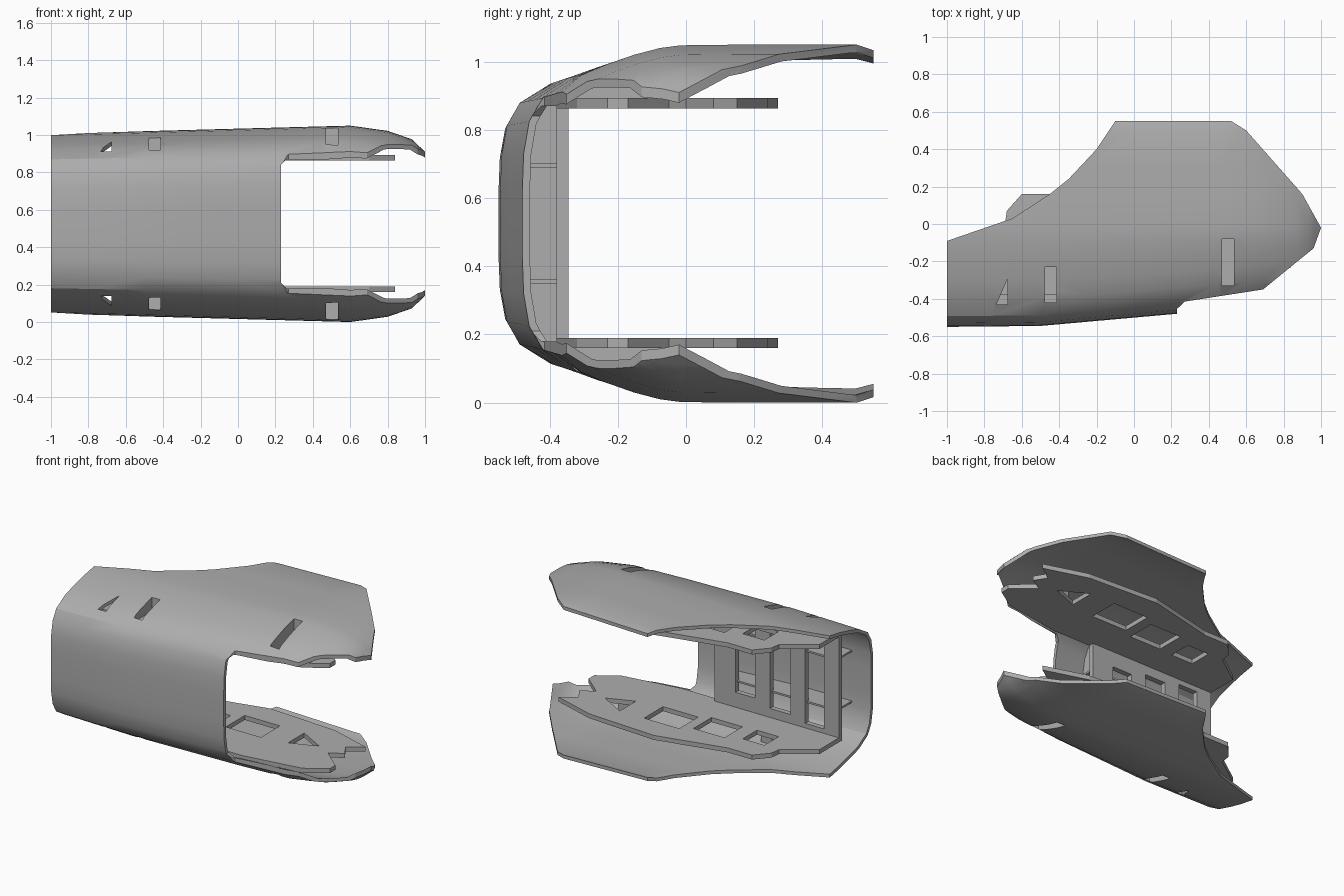
import bpy, bmesh

if "Cube" in bpy.data.objects:
    bpy.data.objects.remove(bpy.data.objects["Cube"])

grey = bpy.data.materials.new("neutral_grey")
grey.use_nodes = True
COLOR = (0.42, 0.42, 0.42, 1)
grey.diffuse_color = COLOR
grey.node_tree.nodes["Principled BSDF"].inputs["Base Color"].default_value = COLOR
MID = 0.525


def make(name, bm):
    me = bpy.data.meshes.new(name)
    bm.to_mesh(me)
    bm.free()
    me.materials.append(grey)
    ob = bpy.data.objects.new(name, me)
    bpy.context.collection.objects.link(ob)
    return ob


def prism(name, pts, axis, lo, hi):
    """Extrude a 2D outline along one axis."""
    place = {"x": lambda a, b, c: (c, a, b),
             "y": lambda a, b, c: (a, c, b),
             "z": lambda a, b, c: (a, b, c)}[axis]
    bm = bmesh.new()
    low = [bm.verts.new(place(a, b, lo)) for a, b in pts]
    high = [bm.verts.new(place(a, b, hi)) for a, b in pts]
    bm.faces.new(low)
    bm.faces.new(high)
    for i in range(len(pts)):
        j = (i + 1) % len(pts)
        bm.faces.new((low[i], low[j], high[j], high[i]))
    bmesh.ops.recalc_face_normals(bm, faces=bm.faces)
    return make(name, bm)


def select(ob):
    bpy.ops.object.select_all(action="DESELECT")
    ob.select_set(True)
    bpy.context.view_layer.objects.active = ob


def apply(ob, mod):
    select(ob)
    bpy.ops.object.modifier_apply(modifier=mod.name)


def cut(ob, pts, axis, lo, hi, op="DIFFERENCE"):
    tool = prism("cutter", pts, axis, lo, hi)
    tool.hide_render = True
    mod = ob.modifiers.new("cut", "BOOLEAN")
    mod.operation, mod.solver, mod.object = op, "EXACT", tool
    apply(ob, mod)
    bpy.data.objects.remove(tool)


def rect(a0, b0, a1, b1):
    return [(a0, b0), (a1, b0), (a1, b1), (a0, b1)]


def lerp(table, x):
    for (x0, v0), (x1, v1) in zip(table, table[1:]):
        if x <= x1:
            return v0 + (v1 - v0) * (x - x0) / (x1 - x0)
    return table[-1][1]


# Cross-section of the shell: y and height above the middle plane
HALF = [(-.55, .1), (-.546, .21), (-.53, .305), (-.493, .375), (-.4, .436),
        (-.3, .468), (-.2, .495), (-.1, .515), (-.02, .523), (.15, .525),
        (.3, .525), (.5, .525), (.56, .508)]
FRONT = [(-1, 0), (-.5, .005), (.23, .07), (.7, .13), (1.05, .17)]
HEIGHT = [(-1, .482), (.6, .525), (.8, .497), (.93, .452), (1.05, .34)]


def section(x):
    scale, shift = lerp(HEIGHT, x) / .525, lerp(FRONT, x)
    half = [(y + shift * max(0, min(1, -y / .5)), z * scale) for y, z in HALF]
    return ([(y, MID - z) for y, z in reversed(half)]
            + [(y, MID + z) for y, z in half])


# Outer shell: lofted section, thickened, trimmed to its plan outline
bm = bmesh.new()
stations = [-1, -.75, -.5, -.25, 0, .23, .45, .6, .7, .8, .87, .93, .97, 1.05]
rows = [[bm.verts.new((x, y, z)) for y, z in section(x)] for x in stations]
for r, s in zip(rows, rows[1:]):
    for k in range(len(r) - 1):
        bm.faces.new((r[k], s[k], s[k + 1], r[k + 1]))
shell = make("outer_shell", bm)
solid = shell.modifiers.new("thickness", "SOLIDIFY")
solid.thickness, solid.offset = .022, -1
apply(shell, solid)
plan = [(-1.1, -.7), (.235, -.7), (.235, -.45), (.27, -.415), (.69, -.35),
        (.96, -.13), (1, -.02), (.9, .16), (.6, .5), (.52, .55), (-.1, .55),
        (-.2, .4), (-.35, .24), (-.45, .16), (-.65, .03), (-1.1, -.125)]
cut(shell, plan, "z", -.3, 1.4, "INTERSECT")
# Side opening and the three pairs of vents
cut(shell, [(.23, .21), (.26, .18), (1.2, .18), (1.2, .87), (.26, .87),
            (.23, .84)], "y", -.8, .2)
for vent in (rect(.47, -.33, .535, -.08), rect(-.475, -.42, -.415, -.23),
             [(-.735, -.43), (-.675, -.43), (-.675, -.29)]):
    cut(shell, vent, "z", -.3, 1.4)
select(shell)
bpy.ops.object.shade_smooth_by_angle(angle=.5)


# Vent pockets: thin walls running from the plates up to the shell
def pocket_wall(name, x0, x1, y0, y1):
    roof = section(x0)[len(HALF):]
    ys = [y0 + (y1 - y0) * i / 3 for i in range(4)]
    top = [(y, lerp(roof, y) - .012) for y in reversed(ys)]
    pts = [(y0, .885), (y1, .885)] + top
    prism("upper_" + name, pts, "x", x0, x1)
    prism("lower_" + name, [(y, 2 * MID - z) for y, z in pts], "x", x0, x1)


for x0, x1, y0, y1 in ((.47, .535, -.35, -.08), (-.475, -.415, -.42, -.23)):
    pocket_wall("vent_left_wall", x1, x1 + .012, y0, y1 + .015)
    pocket_wall("vent_right_wall", x0 - .012, x0, y0, y1 + .015)
    pocket_wall("vent_back_wall", x0, x1, y1, y1 + .015)
pocket_wall("vent_side_wall", -.675, -.663, -.43, -.28)

# Inner frame: upper and lower plates with lightening windows
outline = [(-.89, -.38), (-.89, -.14), (-.69, .0), (-.68, .07), (-.6, .16),
           (-.42, .16), (.05, .27), (.55, .24), (.84, .15), (.74, .08),
           (.79, .0), (.7, -.05), (.84, -.17), (.84, -.23), (.7, -.32),
           (.3, -.38)]
windows = [rect(-.58, -.15, -.42, .0), rect(-.32, -.14, -.09, .05),
           rect(-.02, -.1, .24, .1), [(.42, -.07), (.6, .0), (.42, .1)]]
for name, z in (("lower_plate", .16), ("upper_plate", .863)):
    plate = prism(name, outline, "z", z, z + .03)
    for w in windows:
        cut(plate, w, "z", z - .1, z + .1)

# Inner frame: upright plate with three windows
upright = prism("upright_plate", rect(-.89, .185, .03, .87), "y", -.38, -.345)
for x0, x1, z0 in ((-.78, -.64, .22), (-.53, -.38, .25), (-.27, -.125, .29)):
    cut(upright, rect(x0, z0, x1, 2 * MID - z0), "y", -.5, -.2)

# Curved bulkhead joining the upright plate to the shell
inner = [(y + .012, MID + (z - MID) * .98) for y, z in section(0) if y < -.38]
prism("bulkhead", inner + [(-.36, .885), (-.36, .165)], "x", -.03, 0)

# Lengthwise ribs between the upright plate and the shell
rib = [(-.86, -.365), (-.86, -.53), (-.45, -.52), (.02, -.482), (.02, -.365)]
for name, z in (("lower_rib", .355), ("upper_rib", .695)):
    prism(name, rib, "z", z - .006, z + .006)
